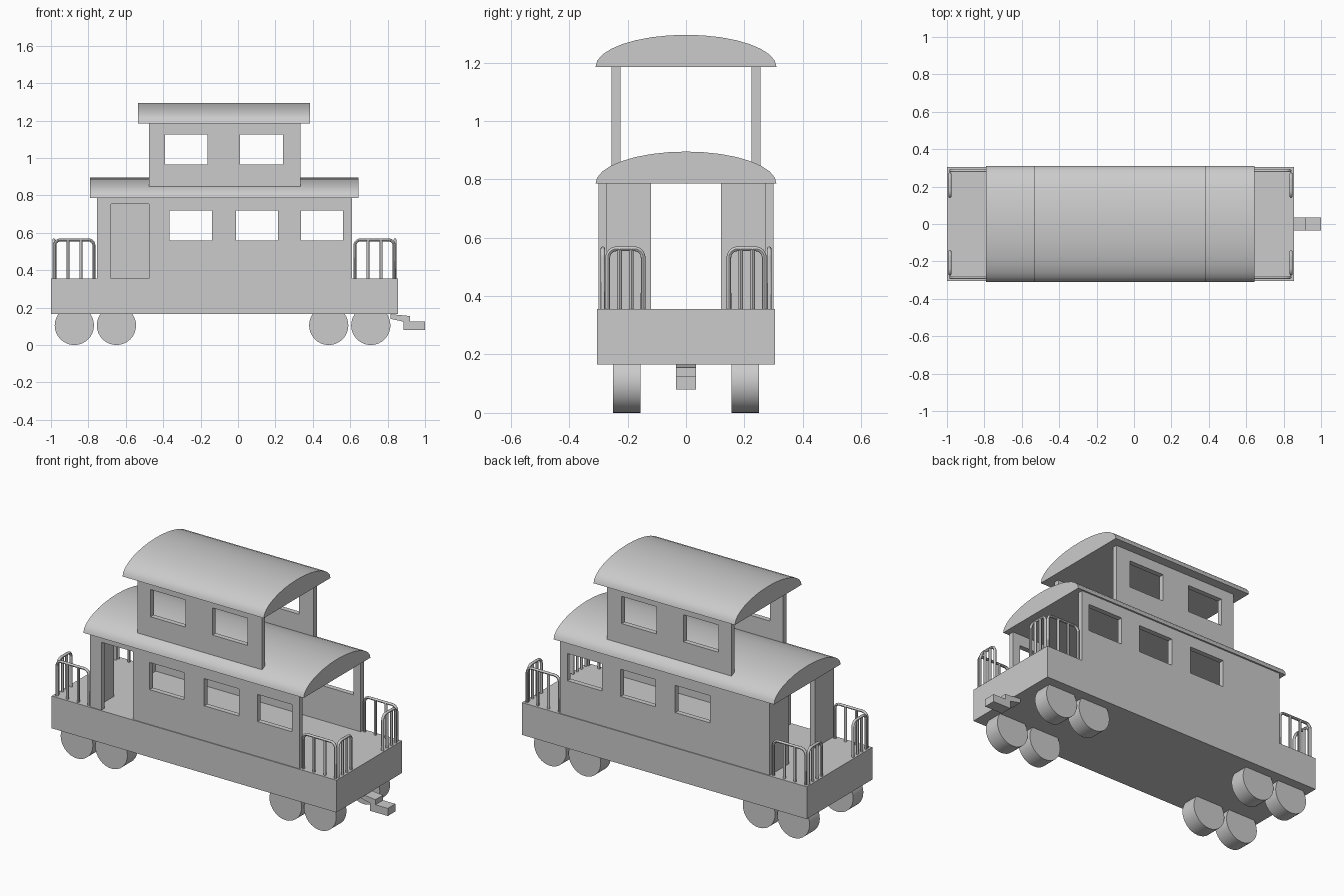
import bpy, bmesh
from math import sin, cos, pi
from mathutils import Vector

cube = bpy.data.objects.get("Cube")
if cube:
    bpy.data.objects.remove(cube, do_unlink=True)


def activate(ob):
    bpy.ops.object.select_all(action='DESELECT')
    ob.select_set(True)
    bpy.context.view_layer.objects.active = ob


def finish(name, bm, smooth=False):
    mesh = bpy.data.meshes.new(name)
    bmesh.ops.recalc_face_normals(bm, faces=bm.faces)
    bm.to_mesh(mesh)
    bm.free()
    ob = bpy.data.objects.new(name, mesh)
    bpy.context.collection.objects.link(ob)
    if smooth:
        activate(ob)
        bpy.ops.object.shade_smooth_by_angle(angle=pi / 5)
    return ob


def prism(name, points, axis, start, end, smooth=False):
    """Extrude a 2D outline along x (outline is y, z) or y (outline is x, z)."""
    def place(p, d):
        return (d, p[0], p[1]) if axis == 'x' else (p[0], d, p[1])
    bm = bmesh.new()
    a = [bm.verts.new(place(p, start)) for p in points]
    b = [bm.verts.new(place(p, end)) for p in points]
    bm.faces.new(a)
    bm.faces.new(b[::-1])
    for i in range(len(a)):
        j = (i + 1) % len(a)
        bm.faces.new((a[i], b[i], b[j], a[j]))
    return finish(name, bm, smooth)


def box(name, x0, x1, y0, y1, z0, z1):
    return prism(name, [(x0, z0), (x1, z0), (x1, z1), (x0, z1)], 'y', y0, y1)


def wall(name, outer, openings, y):
    """Upright panel with rectangular openings, each given as x0, x1, z0, z1."""
    rects = [outer] + openings
    xs = sorted({v for r in rects for v in r[:2]})
    zs = sorted({v for r in rects for v in r[2:]})
    bm = bmesh.new()
    grid = {(x, z): bm.verts.new((x, y, z)) for x in xs for z in zs}
    for x0, x1 in zip(xs, xs[1:]):
        for z0, z1 in zip(zs, zs[1:]):
            cx, cz = (x0 + x1) / 2, (z0 + z1) / 2
            if any(r[0] < cx < r[1] and r[2] < cz < r[3] for r in openings):
                continue
            bm.faces.new([grid[k] for k in ((x0, z0), (x1, z0), (x1, z1), (x0, z1))])
    for v in [v for v in bm.verts if not v.link_faces]:
        bm.verts.remove(v)
    ob = finish(name, bm)
    mod = ob.modifiers.new("thickness", 'SOLIDIFY')
    mod.thickness = WALL
    mod.offset = 0
    activate(ob)
    bpy.ops.object.modifier_apply(modifier=mod.name)


def roof(name, x0, x1, z):
    """Solid half-ellipse vault."""
    n = 16
    arc = [(0.31 * cos(pi * i / n), z + 0.11 * sin(pi * i / n)) for i in range(n + 1)]
    prism(name, arc, 'x', x0, x1, True)


def railing(name, start, end):
    """Round-cornered hoop with two inner posts."""
    a, b = Vector(start), Vector(end)
    along, up = (b - a).normalized(), Vector((0, 0, 1))
    r = 0.03
    rise = RAIL_TOP - DECK_TOP - r
    hoop = [a]
    for i in range(7):
        t = pi / 2 * i / 6
        hoop.append(a + along * r * (1 - cos(t)) + up * (rise + r * sin(t)))
    for i in range(7):
        t = pi / 2 * i / 6
        hoop.append(b - along * r * (1 - sin(t)) + up * (rise + r * cos(t)))
    hoop.append(b)
    paths = [hoop]
    for f in (1 / 3, 2 / 3):
        foot = a.lerp(b, f)
        paths.append([foot, foot + up * (rise + r)])
    curve = bpy.data.curves.new(name, 'CURVE')
    curve.dimensions = '3D'
    curve.bevel_depth = 0.008
    curve.bevel_resolution = 2
    curve.use_fill_caps = True
    for path in paths:
        spline = curve.splines.new('POLY')
        spline.points.add(len(path) - 1)
        for point, co in zip(spline.points, path):
            point.co = (*co, 1)
    ob = bpy.data.objects.new(name, curve)
    bpy.context.collection.objects.link(ob)
    activate(ob)
    bpy.ops.object.convert(target='MESH')
    bpy.ops.object.shade_smooth_by_angle(angle=pi / 4)


WALL = 0.03
DECK_TOP, RAIL_TOP = 0.355, 0.562
MID_X = -0.0725

# Deck
box("deck", -1, 0.855, -0.305, 0.305, 0.165, DECK_TOP)

# Cabin and lookout side walls; only the front side has a doorway
cabin_windows = [(x, x + 0.225, 0.56, 0.72) for x in (-0.365, -0.01, 0.337)]
lookout_windows = [(x, x + 0.228, 0.965, 1.125) for x in (-0.391, 0.012)]
doorway = (-0.68, -0.475, DECK_TOP, 0.755)
for side, s in (("right", -1), ("left", 1)):
    openings = cabin_windows + ([doorway] if s < 0 else [])
    wall("cabin_wall_" + side, (-0.755, 0.61, DECK_TOP, 0.785), openings, s * 0.285)
    wall("lookout_wall_" + side, (-0.475, 0.335, 0.80, 1.185), lookout_windows, s * 0.24)
    # Panels beside the open end doorway
    box("end_panel_" + side, -0.755, -0.725, *sorted((s * 0.12, s * 0.275)), DECK_TOP, 0.785)

# Vaulted roofs
roof("cabin_roof", -0.79, 0.645, 0.785)
roof("lookout_roof", -0.535, 0.385, 1.185)

# Platform railings at the four corners
for end, e in (("rear", -1), ("fore", 1)):
    for side, s in (("right", -1), ("left", 1)):
        label = end + "_" + side
        y = s * 0.285
        railing("side_railing_" + label, (MID_X + e * 0.907, y, DECK_TOP),
                (MID_X + e * 0.698, y, DECK_TOP))
        x = MID_X + e * 0.912
        railing("end_railing_" + label, (x, s * 0.268, DECK_TOP), (x, s * 0.147, DECK_TOP))

# Wheels
R, SEG = 0.105, 32
for i, x in enumerate((-0.875, -0.65, 0.485, 0.71)):
    rim = [(x + R * cos(2 * pi * k / SEG), R + R * sin(2 * pi * k / SEG)) for k in range(SEG)]
    for side, s in (("right", -1), ("left", 1)):
        prism(f"wheel_{side}_{i + 1}", rim, 'y', s * 0.155, s * 0.25, True)

# Stepped coupler
step = [(0.815, 0.165), (0.92, 0.155), (0.92, 0.125), (1, 0.125),
        (1, 0.08), (0.885, 0.08), (0.885, 0.125), (0.815, 0.14)]
prism("coupler", step, 'y', -0.035, 0.035)
